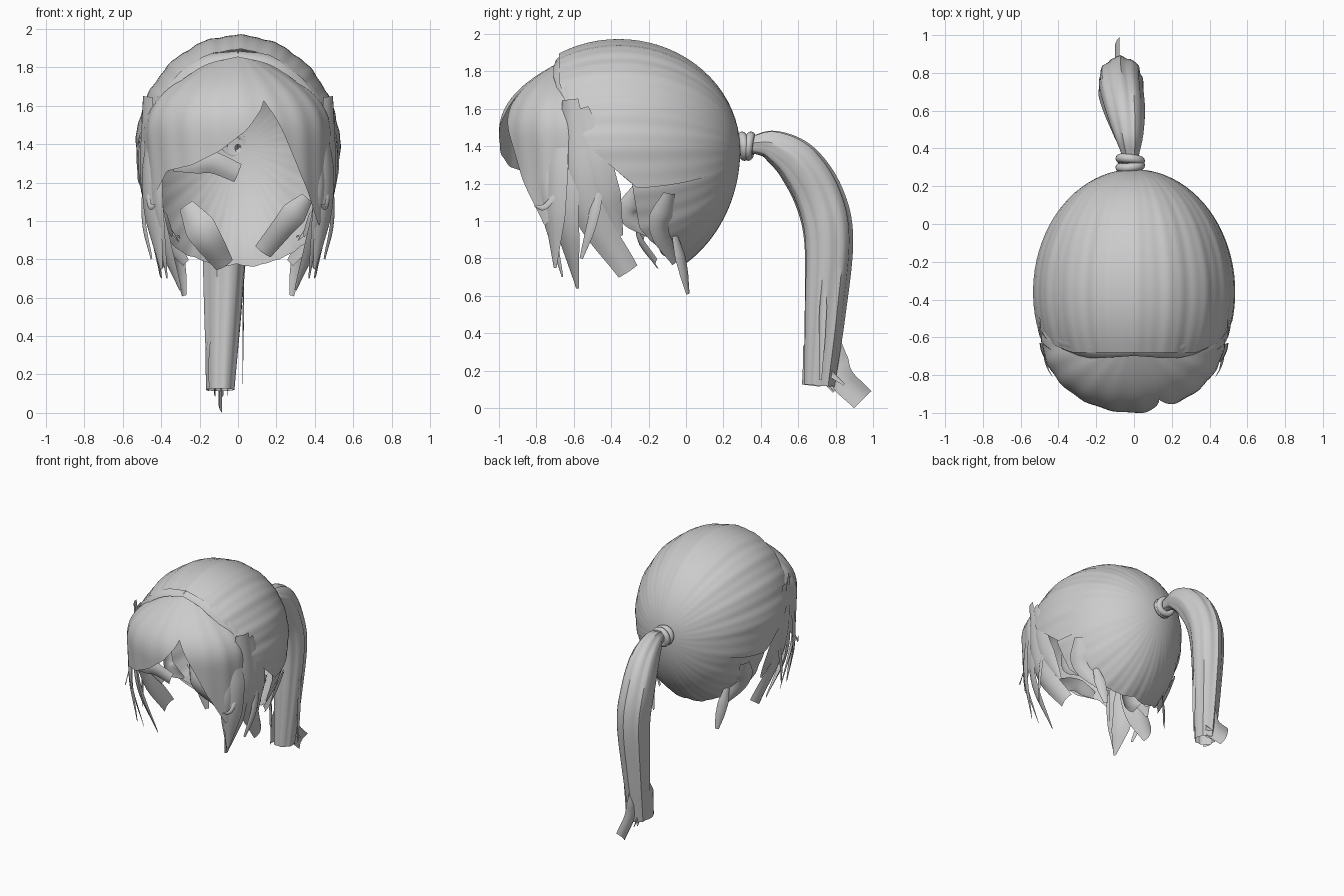
import bpy, math, random
from mathutils import Vector

if "Cube" in bpy.data.objects:
    bpy.data.objects.remove(bpy.data.objects["Cube"])

random.seed(4)
hair = bpy.data.materials.new("hair grey")
hair.diffuse_color = (0.6, 0.6, 0.6, 1)
hair.use_nodes = True
hair.node_tree.nodes["Principled BSDF"].inputs["Base Color"].default_value = hair.diffuse_color


def grid(name, rows, wrap=False):
    """Surface through a list of equally long rows of points."""
    n = len(rows[0])
    verts = [tuple(p) for r in rows for p in r]
    faces = []
    for i in range(len(rows) - 1):
        for j in range(n if wrap else n - 1):
            k = (j + 1) % n
            faces.append((i * n + j, i * n + k, (i + 1) * n + k, (i + 1) * n + j))
    me = bpy.data.meshes.new(name)
    me.from_pydata(verts, [], faces)
    me.materials.append(hair)
    ob = bpy.data.objects.new(name, me)
    bpy.context.collection.objects.link(ob)
    bpy.context.view_layer.objects.active = ob
    ob.select_set(True)
    bpy.ops.object.shade_smooth_by_angle(angle=math.radians(40))
    ob.select_set(False)
    return ob


def lerp(table, x):
    """Piecewise linear lookup in (x, value) pairs."""
    for (a, va), (b, vb) in zip(table, table[1:]):
        if x <= b:
            return va + (vb - va) * max(0, (x - a) / (b - a))
    return table[-1][1]


def spline(pts, steps):
    """Catmull-Rom samples through tuples of any size."""
    p = [Vector(q) for q in pts]
    p = [p[0] * 2 - p[1]] + p + [p[-1] * 2 - p[-2]]
    out = []
    for i in range(1, len(p) - 2):
        a, b, c, d = p[i - 1:i + 3]
        for s in range(steps):
            t = s / steps
            out.append(0.5 * (2 * b + (c - a) * t + (2 * a - 5 * b + 4 * c - d) * t * t
                              + (3 * b - a - 3 * c + d) * t ** 3))
    return out + [p[-2]]


# Head cap: strands radiate from the tie towards the hairline
def cap(name, a0, a1, hairline, grow, n):
    rows = []
    for i in range(n + 1):
        a = a0 + (a1 - a0) * i / n
        r = math.radians(a)
        edge = lerp(hairline, min(abs(a), 360 - abs(a)))
        end = math.acos((edge + 0.36) / 0.65)
        row = []
        for j in range(25):
            t = 0.03 + (end - 0.03) * j / 24
            s = math.sin(t) * (grow + 0.006 * math.sin(r * 17 + 1) * math.sin(t)
                               + 0.003 * math.sin(r * 41))
            rz = 0.585 if math.cos(r) > 0 else 0.74
            row.append((0.53 * s * math.sin(r), -0.36 + 0.65 * math.cos(t),
                        1.38 + rz * s * math.cos(r)))
        rows.append(row)
    return grid(name, rows)


cap("crown_hair", -106, 106, [(45, -.68), (70, -.62), (90, -.5), (106, -.26)], 1.005, 120)
cap("nape_hair", 98, 262, [(98, -.3), (125, -.25), (150, -.07), (180, 0)], 0.985, 90)


# Fringe: two swept panels on a rounded front dome
def dome(z):
    """Relative radius of the fringe at a height."""
    if z < 1.45:
        return 1 - 0.1 * (1.45 - z)
    return max(0.1, 1 - ((z - 1.45) / 0.435) ** 2.4)


def fringe(name, low, grow):
    rows = []
    for i in range(61):
        phi = low[0][0] + (low[-1][0] - low[0][0]) * i / 60
        f, zl = math.radians(phi), lerp(low, phi)
        row = []
        for j in range(21):
            z = 1.88 + (zl - 1.88) * (j / 20) ** 1.5
            r = dome(z) * (grow + 0.006 * math.sin(f * 19 + z * 4))
            row.append((0.49 * r * math.sin(f), -0.6 - 0.4 * r * math.cos(f), z))
        rows.append(row)
    return grid(name, rows)


fringe("swept_fringe", [(-108, 1.4), (-72, 1.08), (-50, 1.26), (-30, 1.29), (-12, 1.36),
                        (5, 1.47), (16, 1.59), (24, 1.74)], 1.0)
fringe("side_fringe", [(16, 1.66), (30, 1.45), (45, 1.22), (66, .97), (108, 1.4)], 0.985)


# Loose locks: curved tapering ribbons facing away from a centre
def lock(name, pts, width, end, center=(0, -0.35), mirror=1):
    path = spline([(p[0] * mirror, p[1], p[2]) for p in pts], 9)
    n = len(path) - 1
    rows = []
    for i, p in enumerate(path):
        tan = (path[min(i + 1, n)] - path[max(i - 1, 0)]).normalized()
        out = Vector((p.x - center[0], p.y - center[1], 0))
        if len(center) == 3:
            out.z = p.z - center[2]
        side = tan.cross(out.normalized()).normalized()
        nor = side.cross(tan)
        w = lerp([(0, width * 0.5), (0.35, width), (0.65, width * 0.85), (1, end)], i / n)
        rows.append([p + side * w * u / 2 + nor * w * 0.16 * (1 - u * u)
                     for u in (-1, -.6, -.2, .2, .6, 1)])
    return grid(name, rows)


def lock_pair(name, root, mid, tip, width, end):
    for m, tag in ((1, "right"), (-1, "left")):
        lock(f"{tag}_{name}", (root, mid, tip), width, end, mirror=m)


lock_pair("temple_lock", (.42, -.68, 1.6), (.45, -.7, 1.15), (.4, -.7, .75), .17, .02)
lock_pair("ear_lock", (.47, -.62, 1.65), (.46, -.55, 1.12), (.39, -.31, .73), .2, .12)
lock_pair("inner_lock", (.45, -.62, 1.5), (.43, -.64, 1.05), (.3, -.58, .64), .17, .02)
lock_pair("middle_lock", (.47, -.57, 1.6), (.48, -.47, 1.22), (.42, -.35, .92), .22, .03)
lock_pair("front_wisp", (.42, -.74, 1.4), (.42, -.75, 1.1), (.37, -.66, .7), .09, .01)
lock_pair("outer_wisp", (.48, -.66, 1.2), (.46, -.75, 1.08), (.43, -.81, 1.08), .035, .01)
lock_pair("side_wisp", (.49, -.45, 1.25), (.49, -.5, 1.0), (.45, -.56, .8), .06, .02)
lock_pair("nape_lock", (.46, -.09, 1.15), (.4, -.14, .97), (.27, -.06, .78), .14, .05)
lock_pair("neck_wisp", (.32, -.06, .92), (.3, -.02, .76), (.28, .01, .61), .08, .03)
lock_pair("back_wisp", (.43, -.26, 1.18), (.39, -.31, 1.04), (.34, -.2, .92), .11, .02)

# Broad locks hanging inside the nape and the curled fringe end
lock("inside_nape_lock", [(-.27, -.2, 1.08), (-.17, -.24, .92), (-.07, -.15, .77)],
     .17, .1, center=(0, 0.6))
lock("inside_side_lock", [(.36, -.2, 1.12), (.26, -.2, 1.0), (.13, -.12, .84)],
     .14, .1, center=(0, 0.6))
lock("curled_fringe_end", [(-.34, -.86, 1.29), (-.16, -.86, 1.31), (0, -.84, 1.25)],
     .13, .1, center=(0, -0.3))

# Bound ridge where the fringe meets the crown, following an arc
arc = [math.radians(a) for a in (0, 22, 44, 66, 88)]
for m, tag in ((1, "right"), (-1, "left")):
    lock(f"{tag}_parting_roll", [(.48 * math.sin(a), -.67 + .07 * math.sin(a) ** 2,
                                  1.38 + .49 * math.cos(a)) for a in arc], .13, .1,
         center=(0, -.4, 1.38), mirror=m)

# Hair tie: two wrapped rings
for y, tilt in ((0.305, 0.1), (0.34, -0.12)):
    bpy.ops.mesh.primitive_torus_add(location=(-0.02, y, 1.4), rotation=(math.pi / 2 + tilt, 0, tilt),
                                     major_radius=0.055, minor_radius=0.024,
                                     major_segments=28, minor_segments=10)
    ob = bpy.context.object
    ob.name = "hair_tie"
    ob.data.materials.append(hair)
    bpy.ops.object.shade_smooth_by_angle(angle=math.radians(40))
    ob.select_set(False)

# Ponytail: ribbed tube (x, y, z, half width)
tail = spline([(-.02, .29, 1.4, .04), (-.02, .37, 1.41, .048), (-.03, .47, 1.4, .08),
               (-.05, .6, 1.31, .11), (-.07, .71, 1.13, .122), (-.07, .76, .9, .12),
               (-.08, .74, .5, .1), (-.09, .71, .12, .075)], 8)
rows = []
for i, p in enumerate(tail):
    a, b = tail[max(i - 1, 0)], tail[min(i + 1, len(tail) - 1)]
    tan = Vector((0, b[1] - a[1], b[2] - a[2])).normalized()
    dep = Vector((0, -tan.z, tan.y))
    row = []
    for k in range(40):
        t = 2 * math.pi * k / 40
        rad = p[3] * (1 + 0.04 * math.sin(7 * t + i * 0.06) + 0.025 * math.sin(13 * t))
        row.append(Vector((p[0], p[1], p[2])) + Vector((0.95, 0, 0)) * rad * math.cos(t)
                   + dep * rad * 1.06 * math.sin(t))
    rows.append(row)
grid("ponytail", rows, wrap=True)

# Ponytail end: flicked tip and ragged strands
far = (3, 0.7)
lock("ponytail_tip", [(-.08, .77, .4), (-.08, .81, .19), (-.08, .945, .045)], .16, .13, center=far)
lock("ponytail_end_lock", [(-.14, .7, .4), (-.15, .69, .28), (-.15, .67, .12)], .14, .1, center=far)
for i in range(7):
    x, y = random.uniform(-.14, -.03), random.uniform(.66, .74)
    lock("ponytail_strand", [(x, y, .36), (x, y + .02, .22), (x, y + .12, random.uniform(.07, .14))],
         .04, .01, center=far)
lock("ponytail_stray", [(.03, .74, .7), (.03, .73, .45), (.025, .72, .15)], .04, .01, center=far)
